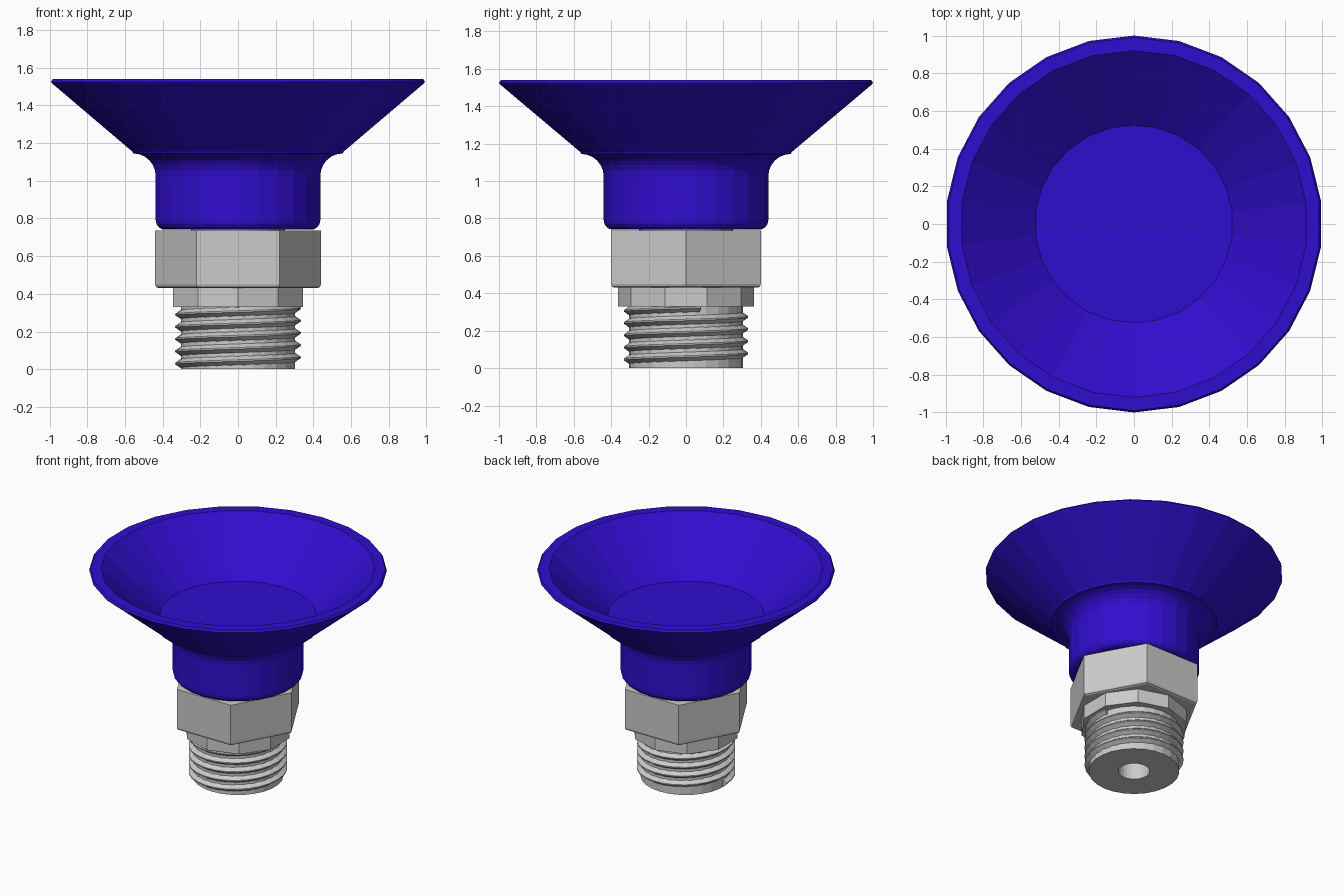
import bpy, bmesh
from math import sin, cos, pi, radians

if "Cube" in bpy.data.objects:
    bpy.data.objects.remove(bpy.data.objects["Cube"])


def make_object(name, verts, faces):
    mesh = bpy.data.meshes.new(name)
    mesh.from_pydata(verts, [], faces)
    bm = bmesh.new()
    bm.from_mesh(mesh)
    bmesh.ops.remove_doubles(bm, verts=bm.verts, dist=1e-5)
    bmesh.ops.recalc_face_normals(bm, faces=bm.faces)
    bm.to_mesh(mesh)
    bm.free()
    obj = bpy.data.objects.new(name, mesh)
    bpy.context.collection.objects.link(obj)
    return obj


def lathe(name, profile, sides, closed=False, start=pi / 2, y_scale=1.0):
    """Revolve (radius, z) points about z; closed joins last point to first,
    otherwise both open ends are capped."""
    n = len(profile)
    verts = [(r * cos(start + 2 * pi * s / sides),
              r * sin(start + 2 * pi * s / sides) * y_scale, z)
             for s in range(sides) for r, z in profile]
    faces = []
    for s in range(sides):
        t = (s + 1) % sides
        for i in range(n if closed else n - 1):
            j = (i + 1) % n
            faces.append((s * n + i, t * n + i, t * n + j, s * n + j))
    if not closed:
        faces.append([s * n for s in range(sides)])
        faces.append([s * n + n - 1 for s in range(sides)])
    return make_object(name, verts, faces)


def arc(cx, cz, r, a0, a1, steps):
    return [(cx + r * cos(radians(a0 + (a1 - a0) * i / steps)),
             cz + r * sin(radians(a0 + (a1 - a0) * i / steps)))
            for i in range(steps + 1)]


# suction cup: rounded foot, neck, fillet, step, flared cone, rim, inner floor
profile = (arc(0.39, 0.79, 0.05, -90, 0, 4)
           + arc(0.56, 1.025, 0.12, 180, 90, 6)
           + [(0.565, 1.155), (0.992, 1.515), (1.0, 1.525), (0.99, 1.54),
              (0.92, 1.54), (0.525, 1.20)])
cup = lathe("suction_cup", profile, 26)
blue = bpy.data.materials.new("blue_rubber")
blue.diffuse_color = (0.03, 0.004, 0.62, 1)
blue.use_nodes = True
blue.node_tree.nodes["Principled BSDF"].inputs["Base Color"].default_value = blue.diffuse_color
cup.data.materials.append(blue)

# hex nut with its lower edge rounded
lathe("hex_nut", [(0.2, 0.43), (0.42, 0.43), (0.434, 0.436), (0.44, 0.45),
                  (0.44, 0.735), (0.2, 0.735)], 6, True, 0, 1.05)

# collar under the nut
lathe("collar", [(0.2, 0.33), (0.363, 0.33), (0.363, 0.44), (0.2, 0.44)], 10, True)

# bored core of the threaded stem
lathe("threaded_stem", [(0.105, 0), (0.305, 0), (0.305, 0.34), (0.25, 0.34),
                        (0.25, 0.74), (0.105, 0.74)], 26, True)

# right-hand helical thread ridge
STEPS, PITCH, Z0, Z1 = 26, 0.065, 0.03, 0.325
count = int((Z1 - Z0) / PITCH * STEPS)
verts, faces = [], []
for k in range(count + 1):
    a = pi + 2 * pi * k / STEPS
    z = Z0 + PITCH * k / STEPS
    for r, dz in ((0.295, -0.03), (0.333, -0.004), (0.333, 0.004), (0.295, 0.03)):
        verts.append((r * cos(a), r * sin(a), z + dz))
for k in range(count):
    for i in range(4):
        j = (i + 1) % 4
        faces.append((4 * k + i, 4 * k + j, 4 * k + 4 + j, 4 * k + 4 + i))
faces += [(0, 1, 2, 3), tuple(4 * count + i for i in range(4))]
make_object("thread_ridge", verts, faces)
